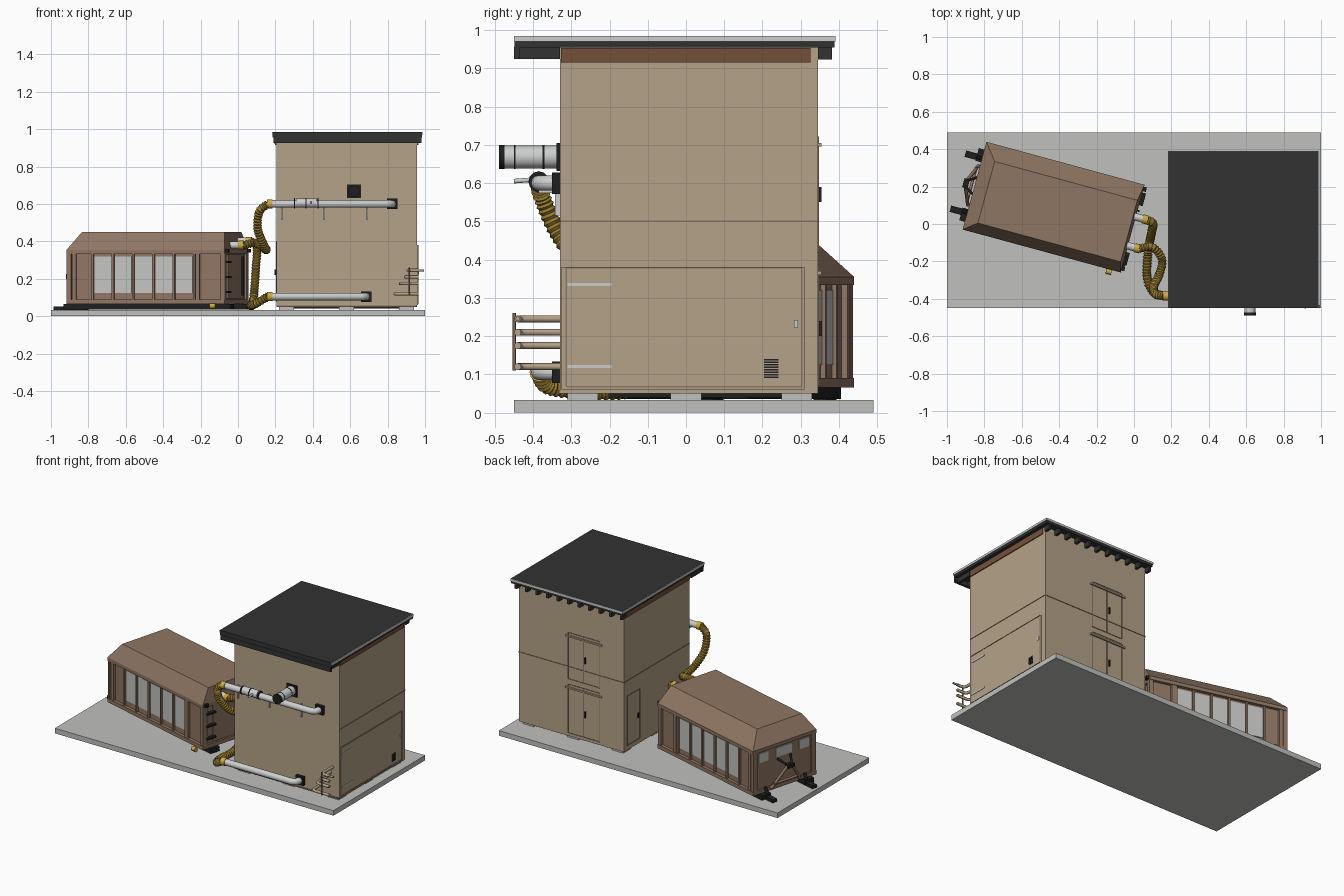
import bpy, bmesh, math
from mathutils import Matrix, Vector

cube = bpy.data.objects.get("Cube")
if cube:
    bpy.data.objects.remove(cube, do_unlink=True)


def material(name, *rgb):
    lin = [((c / 255 + 0.055) / 1.055) ** 2.4 for c in rgb] + [1]
    m = bpy.data.materials.new(name)
    m.use_nodes = True
    m.diffuse_color = lin
    m.node_tree.nodes["Principled BSDF"].inputs["Base Color"].default_value = lin
    return m


TAN = material("tan cladding", 181, 162, 136)
BROWN = material("brown metal", 143, 118, 99)
RUST = material("rust trim", 116, 80, 58)
CHARCOAL = material("charcoal roof", 50, 50, 51)
BLACK = material("black fittings", 30, 30, 31)
STEEL = material("light steel", 205, 206, 206)
CONCRETE = material("concrete", 192, 193, 189)
GLASS = material("pale glass", 196, 197, 193)
HOSE = material("ochre hose", 150, 122, 48)
YELLOW = material("yellow collar", 205, 172, 65)

WORLD = Matrix.Identity(4)
CABIN = Matrix.Translation((-0.43, 0.09, 0)) @ Matrix.Rotation(math.radians(-15.2), 4, 'Z')


def add(name, mesh, mat, frame):
    mesh.materials.clear()
    mesh.materials.append(mat)
    ob = bpy.data.objects.new(name, mesh)
    bpy.context.collection.objects.link(ob)
    ob.matrix_world = frame
    return ob


def box(name, x, y, z, mat, frame=WORLD, inset=(0, 0, 0, 0)):
    """Box from three ranges; inset pulls in the top (left, right, front, back)."""
    bm = bmesh.new()
    for v in bmesh.ops.create_cube(bm, size=1)["verts"]:
        top = v.co.z > 0
        l, r, f, b = inset if top else (0, 0, 0, 0)
        v.co = (x[1] - r if v.co.x > 0 else x[0] + l,
                y[1] - b if v.co.y > 0 else y[0] + f, z[1] if top else z[0])
    mesh = bpy.data.meshes.new(name)
    bm.to_mesh(mesh)
    bm.free()
    return add(name, mesh, mat, frame)


def tube(name, pts, r, mat, frame=WORLD, ribs=0):
    """Round tube along a path; ribs > 0 makes a smooth corrugated hose."""
    pts = [Vector(p) for p in pts]
    radii = [1] * len(pts)
    if ribs:
        ext = [2 * pts[0] - pts[1]] + pts + [2 * pts[-1] - pts[-2]]
        path = []
        for a, b, c, d in zip(ext, ext[1:], ext[2:], ext[3:]):
            n = max(2, round((c - b).length * ribs))
            for i in range(n):
                t = i / n
                path.append(0.5 * (2 * b + (c - a) * t + (2 * a - 5 * b + 4 * c - d) * t * t
                                   + (3 * b - a - 3 * c + d) * t ** 3))
        pts = path + [pts[-1]]
        radii = [1 if i % 2 else 0.8 for i in range(len(pts))]
    cu = bpy.data.curves.new(name, 'CURVE')
    cu.dimensions = '3D'
    cu.bevel_depth, cu.bevel_resolution, cu.use_fill_caps = r, 4, True
    sp = cu.splines.new('POLY')
    sp.points.add(len(pts) - 1)
    for p, co, k in zip(sp.points, pts, radii):
        p.co, p.radius = (*co, 1), k
    tmp = bpy.data.objects.new(name + "_path", cu)
    mesh = bpy.data.meshes.new_from_object(tmp)
    bpy.data.objects.remove(tmp)
    mesh.set_sharp_from_angle(angle=0.8)
    return add(name, mesh, mat, frame)


# Ground slab
box("ground_slab", (-1, 1), (-0.45, 0.49), (0, 0.033), CONCRETE)

# Tower body, feet and roof
X0, X1, Y0, Y1 = 0.205, 0.958, -0.33, 0.345
box("tower_body", (X0, X1), (Y0, Y1), (0.05, 0.956), TAN)
for x in (0.26, 0.58, 0.9):
    for y in (-0.27, 0.0, 0.29):
        box("tower_foot", (x - 0.04, x + 0.04), (y - 0.04, y + 0.04), (0.033, 0.05), CONCRETE)
box("tower_skid", (0.24, 0.92), (-0.2, 0.25), (0.04, 0.05), BLACK)
box("roof_deck", (0.185, 0.983), (-0.448, 0.388), (0.955, 0.985), CHARCOAL)
box("front_fascia", (0.19, 0.98), (-0.45, -0.435), (0.925, 0.957), CHARCOAL)
for x in (0.182, 0.983):
    box("side_trim", (x, x + 0.004), (-0.45, 0.39), (0.97, 0.984), STEEL)
box("back_trim", (0.182, 0.987), (0.388, 0.391), (0.97, 0.984), STEEL)
for i in range(11):
    x = 0.2 + i * 0.0755
    box("back_rafter", (x - 0.008, x + 0.008), (Y1, 0.382), (0.923, 0.956), CHARCOAL)
    box("front_rafter", (x - 0.008, x + 0.008), (-0.44, Y0), (0.925, 0.956), CHARCOAL)
for x in (X0 - 0.006, X1):
    box("rust_band", (x, x + 0.006), (Y0 + 0.003, 0.325), (0.915, 0.953), RUST)


def plate(name, face, a, z, mat=BROWN, t=0.003):
    """Thin plate lying on one wall of the tower."""
    if face in "LR":
        box(name, (X1, X1 + t) if face == "R" else (X0 - t, X0), a, z, mat)
    else:
        box(name, a, (Y1, Y1 + t) if face == "B" else (Y0 - t, Y0), z, mat)


def outline(name, face, a, z, w=0.004, t=0.003):
    for k in a:
        plate(name, face, (k - w / 2, k + w / 2), z, BROWN, t)
    for k in z:
        plate(name, face, a, (k - w / 2, k + w / 2), BROWN, t)


# Wall seams, doors and panels
for face, a in (("L", (Y0, Y1)), ("R", (Y0, Y1)), ("B", (X0, X1))):
    plate("wall_seam", face, a, (0.498, 0.502))
plate("service_panel", "R", (-0.325, 0.31), (0.06, 0.38), TAN, 0.005)
outline("service_panel_edge", "R", (-0.313, 0.303), (0.068, 0.379), 0.004, 0.007)
for z in (0.12, 0.335):
    plate("panel_strap", "R", (-0.31, -0.195), (z - 0.004, z + 0.004), STEEL, 0.008)
plate("panel_latch", "R", (0.283, 0.293), (0.222, 0.242), STEEL, 0.009)
for i in range(8):
    plate("vent_slat", "R", (0.204, 0.242), (0.09 + i * 0.0065, 0.094 + i * 0.0065), BLACK, 0.007)
outline("side_door", "L", (0.18, 0.31), (0.08, 0.4))
plate("side_door_handle", "L", (0.195, 0.205), (0.22, 0.25), BLACK, 0.009)
for z0, z1 in ((0.07, 0.385), (0.42, 0.72)):
    outline("back_door", "B", (0.38, 0.605), (z0, z1))
    plate("back_door_split", "B", (0.489, 0.495), (z0, z1))
    plate("back_door_latch", "B", (0.475, 0.483), (z0 + 0.13, z0 + 0.17), BLACK, 0.009)
    plate("back_door_track", "B", (0.36, 0.62), (z1 - 0.025, z1 - 0.015), TAN, 0.009)
plate("base_trim", "F", (X0, X1), (0.05, 0.058))

# Air pipes on the front wall
PY = -0.385
for name, z, end in (("upper_pipe", 0.6, 0.825), ("lower_pipe", 0.105, 0.685)):
    tube(name, [(0.17, PY, z), (end - 0.03, PY, z), (end - 0.009, PY + 0.009, z),
                (end, PY + 0.03, z), (end, Y0, z)], 0.02, STEEL)
    box(name + "_flange", (end - 0.028, end + 0.028), (Y0 - 0.02, Y0), (z - 0.028, z + 0.028), BLACK)
    tube(name + "_collar", [(0.155, PY, z), (0.185, PY, z)], 0.024, YELLOW)
tube("damper_body", [(0.31, PY, 0.605), (0.42, PY, 0.605)], 0.025, STEEL)
for x in (0.3, 0.36, 0.425):
    tube("damper_band", [(x, PY, 0.604), (x + 0.006, PY, 0.604)], 0.027, BLACK)
tube("damper_handle", [(0.39, PY, 0.61), (0.39, -0.45, 0.605)], 0.006, STEEL)
for x in (0.235, 0.46, 0.69):
    box("pipe_bracket", (x - 0.004, x + 0.004), (Y0 - 0.012, Y0), (0.515, 0.6), STEEL)
    box("pipe_arm", (x - 0.004, x + 0.004), (PY, Y0), (0.574, 0.582), STEEL)

# Exhaust stub
tube("exhaust_pipe", [(0.62, -0.487, 0.668), (0.62, Y0, 0.668)], 0.03, STEEL)
for y0, y1 in ((-0.489, -0.474), (-0.45, -0.446), (-0.375, -0.37)):
    tube("exhaust_band", [(0.62, y0, 0.668), (0.62, y1, 0.668)], 0.0315, BLACK)
box("exhaust_flange", (0.583, 0.657), (Y0 - 0.008, Y0), (0.631, 0.705), BLACK)

# Water manifold at the front corner
for x, z in ((0.84, 0.12), (0.87, 0.175), (0.895, 0.21), (0.91, 0.245)):
    tube("water_pipe", [(x, Y0, z), (x, -0.42, z), (x + 0.006, -0.434, z),
                        (x + 0.02, -0.44, z), (0.965, -0.44, z)], 0.009, TAN)
tube("manifold_post", [(0.915, -0.449, 0.11), (0.915, -0.449, 0.26)], 0.004, BROWN)
tube("manifold_tap", [(0.95, -0.44, 0.245), (0.995, -0.44, 0.245)], 0.006, TAN)

# Cabin shell, set at an angle
U, V = 0.438, 0.243
box("cabin_body", (-U + 0.012, U - 0.012), (-V + 0.02, V - 0.02), (0.07, 0.345), BROWN, CABIN)
box("cabin_sill", (-U, U), (-V, V), (0.065, 0.09), BROWN, CABIN)
box("cabin_eave", (-U, U), (-V, V), (0.333, 0.355), BROWN, CABIN)
box("cabin_roof", (-U, U), (-V, V), (0.355, 0.45), BROWN, CABIN, (0.07, 0.015, 0.055, 0.09))
for side in (-1, 1):
    def span(a, b):
        return tuple(sorted((side * a, side * b)))
    wall = V - 0.02
    for u in (-0.425, -0.3985, 0.285, 0.425):
        box("cabin_post", (u - 0.011, u + 0.011), span(wall, V - 0.004), (0.09, 0.334), BROWN, CABIN)
    # Window row with mullions
    for i in range(5):
        u = -0.288 + i * 0.1125
        box("cabin_window", (u, u + 0.094), span(wall, wall + 0.004), (0.125, 0.32), GLASS, CABIN)
    for i in range(6):
        u = -0.297 + i * 0.1125
        box("cabin_mullion", (u - 0.006, u + 0.006), span(wall, wall + 0.013), (0.09, 0.334), BROWN, CABIN)
    # Skids, jack feet and end posts
    box("cabin_skid", (-U - 0.03, U + 0.02), span(0.13, 0.2), (0.036, 0.066), BLACK, CABIN)
    box("jack_foot", (-0.53, -0.43), span(0.135, 0.17), (0.033, 0.052), BLACK, CABIN)
    tube("jack_leg", [(-0.46, side * 0.15, 0.05), (-0.44, side * 0.15, 0.1)], 0.01, BLACK, CABIN)
    for u in (-U, U - 0.012):
        box("end_post", (u, u + 0.012), span(0.205, V - 0.003), (0.09, 0.334), BROWN, CABIN)
    # Tow frame on the outer end
    tube("tow_strut", [(-0.445, side * 0.11, 0.08), (-0.485, side * 0.015, 0.215)], 0.009, BROWN, CABIN)
    tube("tow_brace", [(-0.43, side * 0.05, 0.25), (-0.485, side * 0.015, 0.215)], 0.007, BLACK, CABIN)
tube("tow_crossbar", [(-0.455, -0.1, 0.11), (-0.455, 0.1, 0.11)], 0.008, BROWN, CABIN)
box("tow_head", (-0.5, -0.47), (-0.025, 0.025), (0.2, 0.225), BLACK, CABIN)
for v0, v1 in ((-0.19, -0.12), (-0.06, 0.06), (0.12, 0.19)):
    box("end_window", (-U + 0.007, -U + 0.013), (v0, v1), (0.26, 0.32), GLASS, CABIN)

# Cabin door and hardware on the tower end
box("cabin_door", (U - 0.012, U - 0.004), (-0.16, 0.16), (0.095, 0.33), BROWN, CABIN)
for z in (0.13, 0.21, 0.29):
    box("door_hinge", (U - 0.01, U + 0.012), (-0.215, -0.15), (z - 0.006, z + 0.006), BLACK, CABIN)
for v in (-0.22, 0.22):
    box("roof_lug", (U - 0.005, U + 0.016), (v - 0.012, v + 0.012), (0.34, 0.36), BLACK, CABIN)
tube("door_bar", [(U + 0.006, 0.1, 0.11), (U + 0.006, 0.1, 0.32)], 0.006, BLACK, CABIN)
tube("skid_valve", [(0.36, -0.255, 0.055), (0.39, -0.255, 0.055)], 0.014, YELLOW, CABIN)

# Hose stubs and flexible hoses
for v, z in ((0.065, 0.4), (-0.095, 0.38)):
    tube("hose_stub", [(U - 0.03, v, z), (0.485, v, z)], 0.02, STEEL, CABIN)
    tube("stub_collar", [(0.475, v, z), (0.505, v, z)], 0.024, YELLOW, CABIN)
tube("lower_hose", [(0.06, 0.025, 0.4), (0.1, 0.005, 0.375), (0.095, -0.04, 0.25), (0.085, -0.09, 0.11),
                    (0.075, -0.15, 0.06), (0.07, -0.28, 0.058), (0.1, -0.36, 0.07),
                    (0.16, PY, 0.105)], 0.024, HOSE, WORLD, 130)
tube("upper_hose", [(0.025, -0.132, 0.38), (0.1, -0.125, 0.39), (0.15, -0.19, 0.355), (0.135, -0.27, 0.385),
                    (0.105, -0.335, 0.47), (0.115, -0.375, 0.56), (0.16, PY, 0.6)],
     0.024, HOSE, WORLD, 130)
